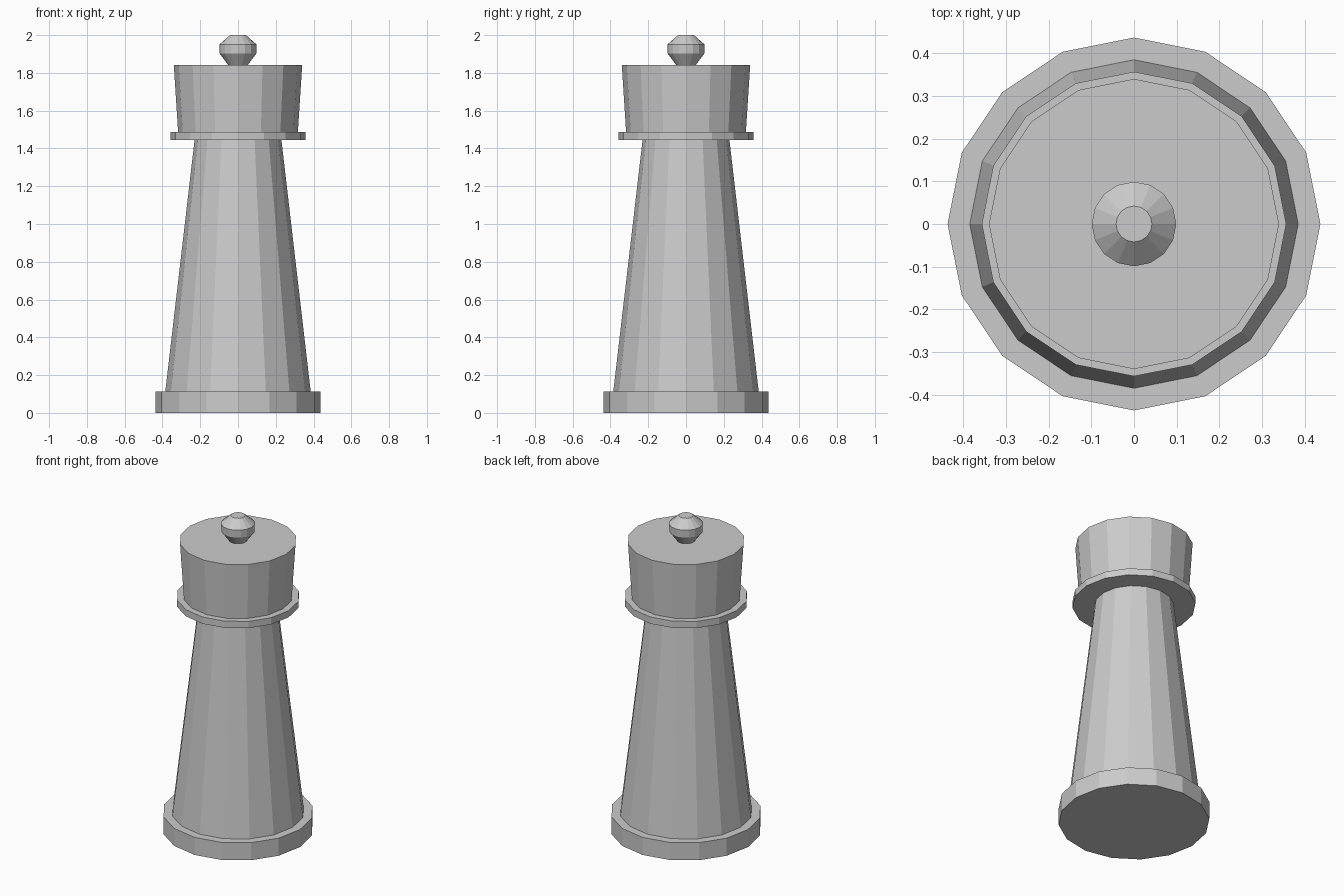
import bpy, bmesh
from math import cos, sin, pi

if "Cube" in bpy.data.objects:
    bpy.data.objects.remove(bpy.data.objects["Cube"])

SIDES = 16


def lathe(name, profile):
    """Closed, flat-shaded turned part from (radius, z) points, bottom to top."""
    bm = bmesh.new()
    rings = [[bm.verts.new((r * cos(2 * pi * i / SIDES), r * sin(2 * pi * i / SIDES), z))
              for i in range(SIDES)] for r, z in profile]
    for low, high in zip(rings, rings[1:]):
        for i in range(SIDES):
            j = (i + 1) % SIDES
            bm.faces.new((low[i], low[j], high[j], high[i]))
    bm.faces.new(rings[0][::-1])
    bm.faces.new(rings[-1])
    mesh = bpy.data.meshes.new(name)
    bm.to_mesh(mesh)
    bm.free()
    obj = bpy.data.objects.new(name, mesh)
    bpy.context.collection.objects.link(obj)
    return obj


# Foot and tapering body
lathe("base", [(0.437, 0.0), (0.437, 0.112)])
lathe("body", [(0.385, 0.112), (0.23, 1.444)])

# Collar and flared head
lathe("collar", [(0.357, 1.444), (0.357, 1.487)])
lathe("head", [(0.317, 1.487), (0.34, 1.842)])

# Knob on top
lathe("knob", [(0.052, 1.842), (0.097, 1.902), (0.099, 1.95), (0.042, 2.0)])
